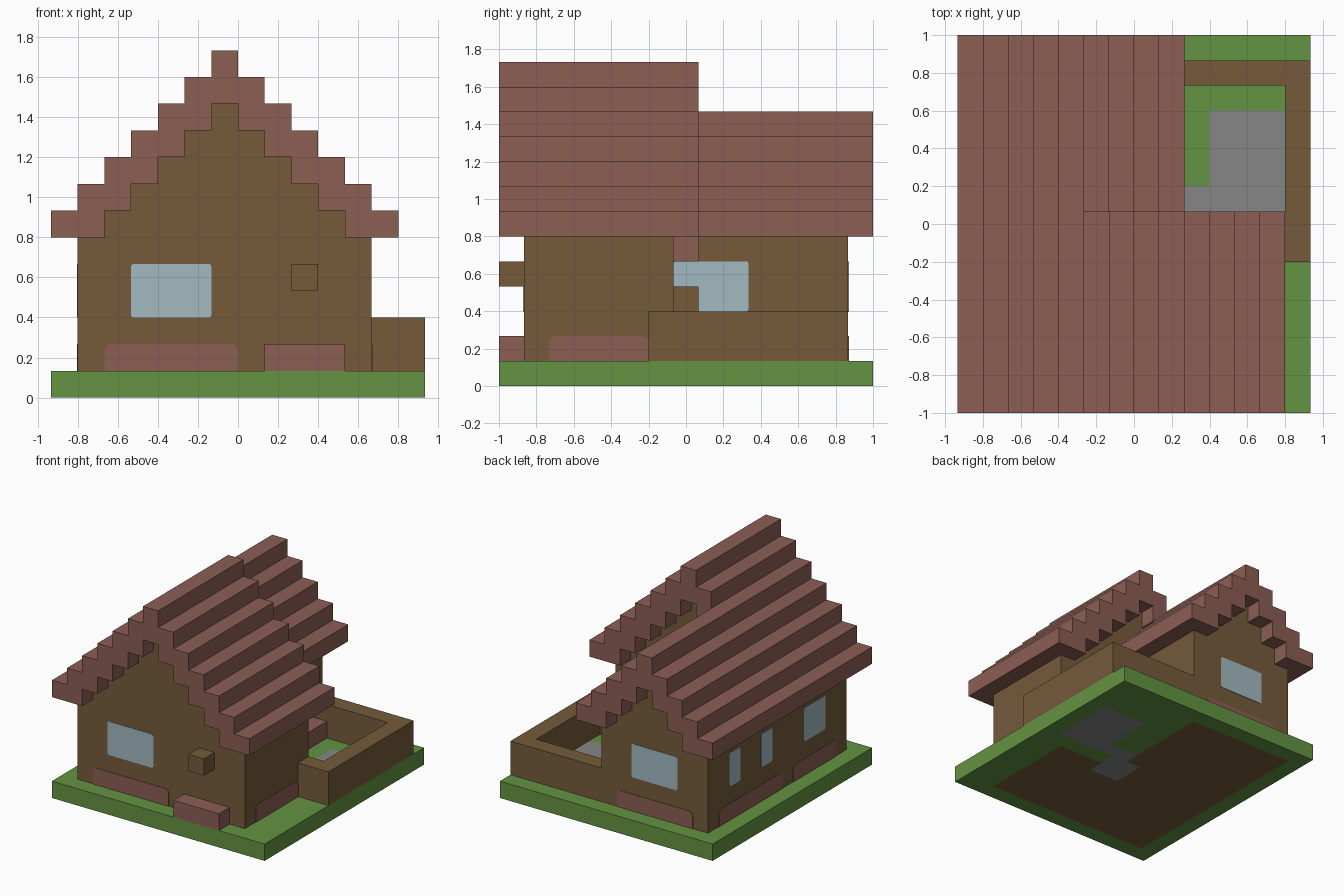
import bpy, bmesh
from mathutils import Vector

if "Cube" in bpy.data.objects:
    bpy.data.objects.remove(bpy.data.objects["Cube"])

U = 2 / 15  # one block; all sizes below are in blocks


def material(name, rgb):
    lin = [((c / 255 + 0.055) / 1.055) ** 2.4 for c in rgb] + [1]
    m = bpy.data.materials.new(name)
    m.use_nodes = True
    m.diffuse_color = lin
    m.node_tree.nodes["Principled BSDF"].inputs["Base Color"].default_value = lin
    return m


roof_red = material("roof red", (139, 94, 84))
wall_brown = material("wall brown", (117, 91, 59))
grass_green = material("grass green", (100, 147, 66))
path_grey = material("path grey", (134, 134, 134))
glass_blue = material("glass blue", (162, 186, 193))


def finish(bm, name, *mats):
    bmesh.ops.recalc_face_normals(bm, faces=bm.faces)
    bmesh.ops.scale(bm, vec=(U, U, U), verts=bm.verts)
    mesh = bpy.data.meshes.new(name)
    bm.to_mesh(mesh)
    bm.free()
    for m in mats:
        mesh.materials.append(m)
    obj = bpy.data.objects.new(name, mesh)
    bpy.context.collection.objects.link(obj)
    return obj


def block_mesh(x, y, z):
    """Box between (low, high) pairs on each axis."""
    bm = bmesh.new()
    bmesh.ops.create_cube(bm, size=1)
    for v in bm.verts:
        v.co = Vector([(r[0] + r[1]) / 2 + c * (r[1] - r[0]) for c, r in zip(v.co, (x, y, z))])
    return bm


def block(name, mat, x, y, z):
    return finish(block_mesh(x, y, z), name, mat)


def prism(name, mat, profile, y0, y1):
    """Extrude an x-z outline along y."""
    bm = bmesh.new()
    face = bm.faces.new([bm.verts.new((x, y0, z)) for x, z in profile])
    new = bmesh.ops.extrude_face_region(bm, geom=[face])["geom"]
    bmesh.ops.translate(bm, vec=(0, y1 - y0, 0),
                        verts=[g for g in new if isinstance(g, bmesh.types.BMVert)])
    return finish(bm, name, mat)


def stairs(centre, half):
    """Stepped gable outline from the left eave over the ridge to the right eave."""
    left, z = [], 6
    while half > 0:
        left += [(-half, z), (-half, z + 1)]
        half -= 1
        z += 1
    right = [(-x, h) for x, h in reversed(left)]
    return [(centre + x, h) for x, h in left + right]


def plate(name, mat, axis, at, across, z, radius, top_only):
    """Thin panel on a wall, with rounded corners."""
    thin = (at - 0.03, at + 0.03)
    bm = block_mesh(*((thin, across) if axis == 0 else (across, thin)), z)
    middle = sum(z) / 2
    edges = []
    for e in bm.edges:
        a, b = (v.co for v in e.verts)
        if abs((a - b)[axis]) > 0.01 and abs((a - b)[axis]) < 0.1:
            if not top_only or a.z > middle:
                edges.append(e)
    bmesh.ops.bevel(bm, geom=edges, offset=radius, segments=3, profile=0.5, affect="EDGES")
    return finish(bm, name, mat)


def window(name, axis, at, across):
    plate(name, glass_blue, axis, at, across, (3, 5), 0.08, False)


def skirting(name, axis, at, across):
    plate(name, roof_red, axis, at, across, (1, 2), 0.25, True)


# Ground slab: grass, with the house floor and paving running through it
bm = block_mesh((-7, 7), (-7.5, 7.5), (0, 1))
for axis, cuts in enumerate([(-6, 0, 1, 2, 3, 5, 6), (-6.5, -1.5, -0.5, 0.5, 1.5, 4.5, 6.5)]):
    for c in cuts:
        co, no = Vector(), Vector()
        co[axis], no[axis] = c, 1
        bmesh.ops.bisect_plane(bm, geom=bm.verts[:] + bm.edges[:] + bm.faces[:],
                               plane_co=co, plane_no=no)
for f in bm.faces:
    x, y, _ = f.calc_center_median()
    paved = (3 < x < 6 and 0.5 < y < 4.5) or (1 < x < 3 and 0.5 < y < 1.5) \
        or (0 < x < 2 and -1.5 < y < 0.5)
    indoors = (-6 < x < 5 and -6.5 < y < -0.5) or (-6 < x < 1 and -0.5 < y < 6.5)
    f.material_index = 2 if paved else 1 if indoors else 0
finish(bm, "ground", grass_green, wall_brown, path_grey)

# Two wings: stepped walls and stepped roof shells
for name, c, w, walls, roof in [("front", -0.5, 6.5, (-6.5, -0.5), (-7.5, 0.5)),
                                ("back", -2.5, 4.5, (-0.5, 6.5), (0.5, 7.5))]:
    gable = stairs(c, w - 2)
    side = w - 1
    outline = [(c - side, 1), (c - side, 6)] + gable + [(c + side, 6), (c + side, 1)]
    prism(name + "_wing_walls", wall_brown, outline, *walls)
    prism(name + "_wing_roof", roof_red, stairs(c, w) + gable[::-1], *roof)

# Yard wall
block("yard_wall_side", wall_brown, (6, 7), (-1.5, 6.5), (1, 3))
block("yard_wall_back", wall_brown, (1, 6), (5.5, 6.5), (1, 3))
block("yard_wall_front", wall_brown, (5, 6), (-1.5, -0.5), (1, 3))

# Steps, lamps and door canopy
block("front_step", roof_red, (1, 4), (-7.5, -6.5), (1, 2))
block("front_lamp", wall_brown, (2, 3), (-7.5, -6.5), (4, 5))
block("yard_planter", roof_red, (1, 2), (2.5, 5.5), (1, 2))
block("yard_canopy", roof_red, (1, 3), (-0.5, 0.5), (5, 6))
block("yard_lamp", wall_brown, (3, 4), (-0.5, 0.5), (3, 4))

# Windows
window("front_window", 1, -6.5, (-4, -1))
window("back_window", 1, 6.5, (-4, -1))
window("yard_window", 0, 1, (-0.5, 2.5))
for i, span in enumerate([(3.5, 4.5), (0.5, 1.5), (-4.5, -2.5)]):
    window(f"side_window_{i + 1}", 0, -6, span)

# Coloured panels at the foot of the walls
skirting("front_panel", 1, -6.5, (-5, 0))
skirting("back_panel", 1, 6.5, (-5, 0))
skirting("left_panel", 0, 5, (-5.5, -1.5))
skirting("right_panel_front", 0, -6, (-5.5, -1.5))
skirting("right_panel_back", 0, -6, (-0.5, 5.5))
